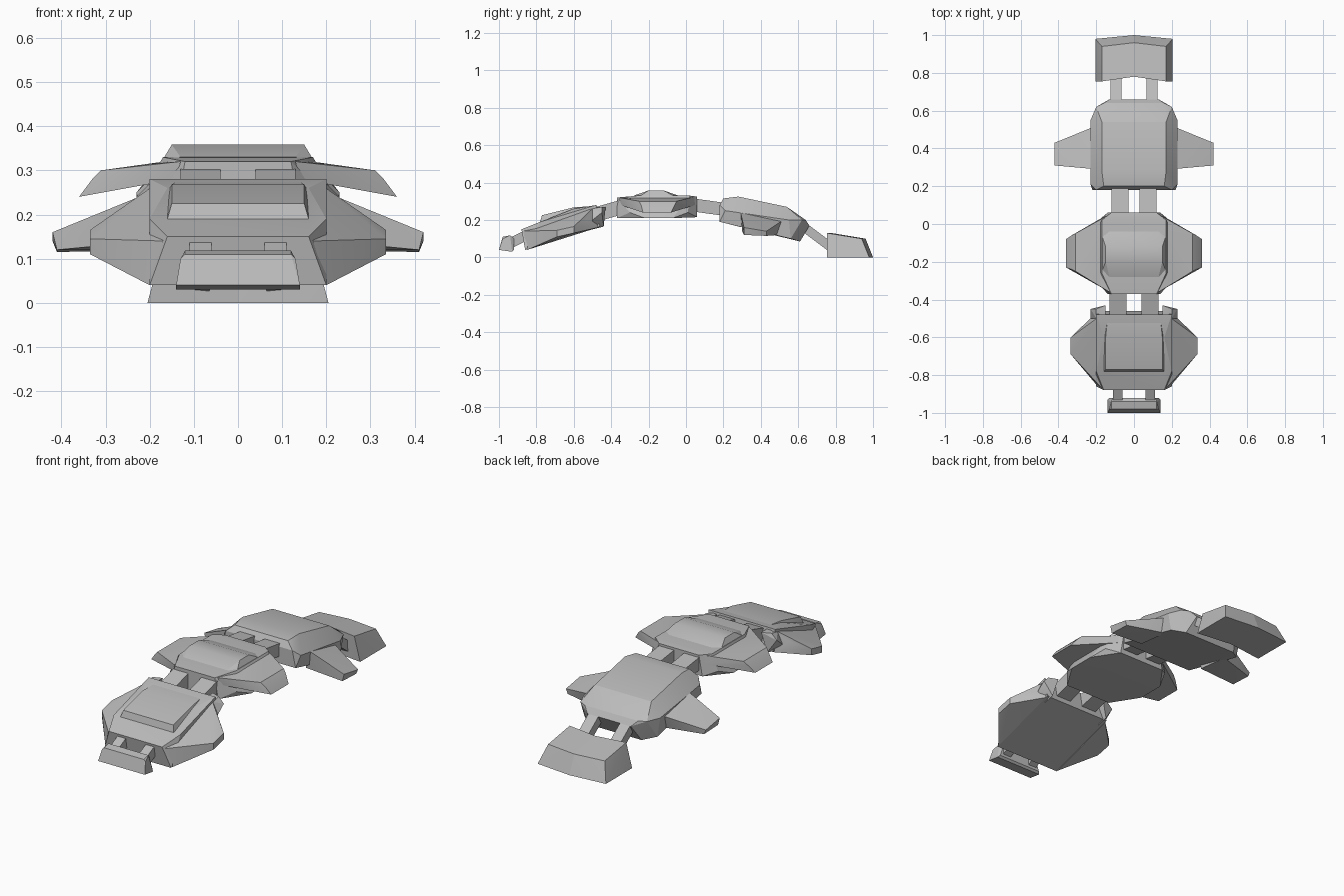
import bpy, bmesh, math

cube = bpy.data.objects.get("Cube")
if cube:
    bpy.data.objects.remove(cube)

GREY = (0.5, 0.5, 0.5, 1)
armour = bpy.data.materials.new("armour grey")
armour.use_nodes = True
armour.diffuse_color = GREY
armour.node_tree.nodes["Principled BSDF"].inputs["Base Color"].default_value = GREY


def edge(out, front, back):
    """A line running front to back, at a distance out from the middle."""
    return [(out, *front), (out, *back)]


def flip(points):
    return [(-x, y, z) for x, y, z in points]


def solid(name, points):
    """Convex flat-sided block around the points."""
    bm = bmesh.new()
    for point in points:
        bm.verts.new(point)
    bmesh.ops.remove_doubles(bm, verts=bm.verts, dist=0.001)
    bmesh.ops.convex_hull(bm, input=bm.verts)
    loose = [vert for vert in bm.verts if not vert.link_faces]
    bmesh.ops.delete(bm, geom=loose, context="VERTS")
    bmesh.ops.dissolve_limit(bm, angle_limit=0.02, verts=bm.verts, edges=bm.edges)
    bmesh.ops.recalc_face_normals(bm, faces=bm.faces)
    mesh = bpy.data.meshes.new(name)
    bm.to_mesh(mesh)
    bm.free()
    mesh.materials.append(armour)
    part = bpy.data.objects.new(name, mesh)
    bpy.context.collection.objects.link(part)
    bpy.ops.object.select_all(action="DESELECT")
    part.select_set(True)
    bpy.context.view_layer.objects.active = part
    bpy.ops.object.shade_smooth_by_angle(angle=math.radians(20))


def centre(name, *edges):
    """One block across the middle."""
    points = sum(edges, [])
    solid(name, points + flip(points))


def pair(name, *edges):
    """Two mirrored blocks, one on each side."""
    points = sum(edges, [])
    solid("left_" + name, points)
    solid("right_" + name, flip(points))


def links(name, inner, outer, front, back, depth):
    """Two sloping bars that join neighbouring plates; front and back follow the top."""
    under = [(y, z - depth) for y, z in (front, back)]
    pair(name, *(line for out in (inner, outer)
                 for line in (edge(out, front, back), edge(out, *under))))


# Front block and its links
centre("front_block",
       edge(out=.12, front=(-.98, .11), back=(-.94, .118)),
       edge(out=.14, front=(-1, .04), back=(-.93, .03)),
       edge(out=.13, front=(-.98, .1), back=(-.92, .04)),
       edge(out=.11, front=(-.98, .1), back=(-.92, .1)))
links("front_link", inner=.06, outer=.11, front=(-.95, .1), back=(-.85, .15), depth=.06)

# Front plate, side flares, rear prongs and raised panel
centre("front_plate",
       edge(out=.16, front=(-.88, .15), back=(-.6, .26)),
       edge(out=.2, front=(-.78, .19), back=(-.48, .28)),
       edge(out=.2, front=(-.86, .04), back=(-.46, .165)))
pair("front_flare",
     edge(out=.17, front=(-.87, .14), back=(-.48, .28)),
     edge(out=.2, front=(-.85, .04), back=(-.47, .16)),
     edge(out=.25, front=(-.77, .13), back=(-.53, .21)),
     edge(out=.25, front=(-.77, .09), back=(-.53, .16)),
     edge(out=.335, front=(-.69, .145), back=(-.6, .165)),
     edge(out=.335, front=(-.69, .11), back=(-.6, .13)))
pair("rear_prong",
     edge(out=.15, front=(-.5, .27), back=(-.43, .27)),
     edge(out=.2, front=(-.5, .26), back=(-.45, .27)),
     edge(out=.23, front=(-.5, .2), back=(-.45, .24)),
     edge(out=.18, front=(-.5, .15), back=(-.44, .165)))
centre("front_raised_panel",
       edge(out=.16, front=(-.78, .19), back=(-.58, .25)),
       edge(out=.15, front=(-.77, .225), back=(-.6, .268)),
       edge(out=.14, front=(-.6, .25), back=(-.5, .274)))
links("front_middle_link", inner=.04, outer=.13,
      front=(-.48, .27), back=(-.34, .31), depth=.08)

# Middle plate, drooping side shells and raised panel
centre("middle_plate",
       edge(out=.12, front=(-.37, .32), back=(.06, .325)),
       edge(out=.17, front=(-.26, .33), back=(.02, .33)),
       edge(out=.14, front=(-.37, .21), back=(.06, .215)),
       edge(out=.2, front=(-.3, .24), back=(.01, .24)),
       edge(out=.235, front=(-.22, .21), back=(-.07, .21)))
pair("side_shell",
     edge(out=.13, front=(-.36, .32), back=(.05, .325)),
     edge(out=.2, front=(-.3, .315), back=(.01, .315)),
     edge(out=.31, front=(-.25, .3), back=(-.05, .3)),
     edge(out=.33, front=(-.24, .28), back=(-.06, .28)),
     edge(out=.36, front=(-.23, .24), back=(-.08, .24)),
     edge(out=.14, front=(-.35, .28), back=(.05, .28)))
centre("middle_raised_panel",
       edge(out=.17, front=(-.25, .325), back=(-.06, .325)),
       edge(out=.15, front=(-.2, .358), back=(-.12, .358)),
       edge(out=.13, front=(-.28, .33), back=(-.04, .33)))
links("middle_rear_link", inner=.03, outer=.12,
      front=(.04, .315), back=(.22, .29), depth=.07)

# Rear plate and its outrigger fins
centre("rear_plate",
       edge(out=.16, front=(.2, .315), back=(.64, .2)),
       edge(out=.17, front=(.28, .325), back=(.54, .27)),
       edge(out=.2, front=(.18, .28), back=(.62, .2)),
       edge(out=.23, front=(.21, .25), back=(.55, .2)),
       edge(out=.22, front=(.18, .19), back=(.56, .1)),
       edge(out=.13, front=(.18, .19), back=(.66, .17)),
       edge(out=.16, front=(.18, .19), back=(.61, .085)))
pair("fin",
     edge(out=.2, front=(.29, .25), back=(.52, .2)),
     edge(out=.2, front=(.3, .14), back=(.49, .12)),
     edge(out=.42, front=(.31, .16), back=(.43, .14)),
     edge(out=.41, front=(.31, .12), back=(.43, .115)))
links("tail_link", inner=.065, outer=.125,
      front=(.62, .2), back=(.78, .08), depth=.06)

# Tail plate in two halves, giving the notched front and peaked back
pair("tail_plate",
     edge(out=0, front=(.78, .13), back=(.96, .1)),
     edge(out=.17, front=(.755, .13), back=(.94, .1)),
     edge(out=0, front=(.78, 0), back=(1, 0)),
     edge(out=.205, front=(.755, 0), back=(.98, 0)))
